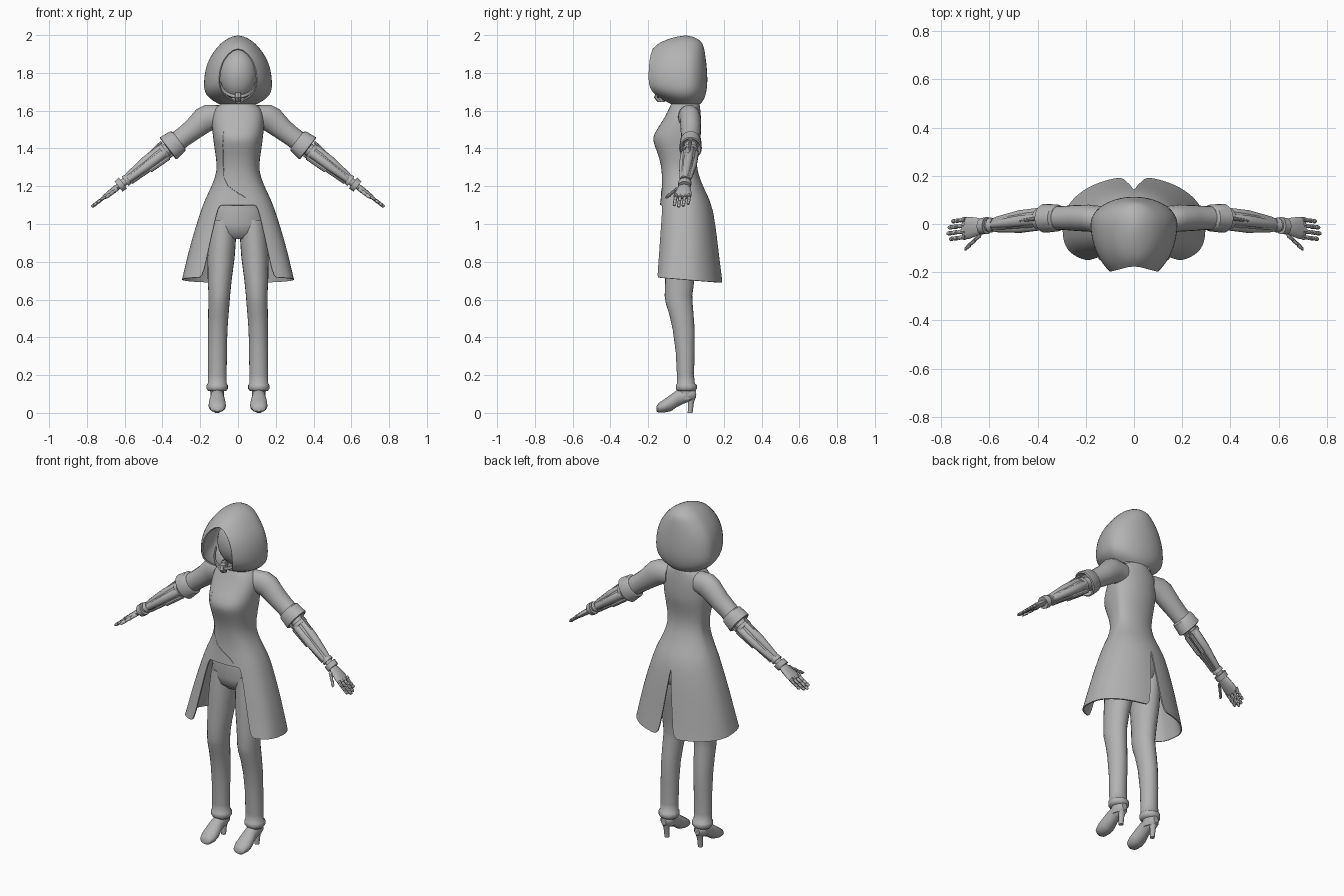
import bpy, bmesh, math
from mathutils import Vector
from mathutils.bvhtree import BVHTree

cube = bpy.data.objects.get("Cube")
if cube:
    bpy.data.objects.remove(cube)

grey = bpy.data.materials.new("plain grey")
grey.use_nodes = True
grey.diffuse_color = (0.45, 0.45, 0.45, 1)
grey.node_tree.nodes["Principled BSDF"].inputs["Base Color"].default_value = grey.diffuse_color

X, Y, Z = Vector((1, 0, 0)), Vector((0, 1, 0)), Vector((0, 0, 1))


def finish(name, bm, mirror=True, sub=0, thick=0, angle=40):
    """Turn a bmesh into a shaded object, with its modifiers baked in."""
    bmesh.ops.recalc_face_normals(bm, faces=bm.faces)
    mesh = bpy.data.meshes.new(name)
    bm.to_mesh(mesh)
    bm.free()
    mesh.materials.append(grey)
    ob = bpy.data.objects.new(name, mesh)
    bpy.context.scene.collection.objects.link(ob)
    if mirror:
        ob.modifiers.new("mirror", "MIRROR").merge_threshold = 0.001
    if sub:
        ob.modifiers.new("smooth", "SUBSURF").levels = sub
    if thick:
        ob.modifiers.new("thickness", "SOLIDIFY").thickness = thick
    deps = bpy.context.evaluated_depsgraph_get()
    baked = bpy.data.meshes.new_from_object(ob.evaluated_get(deps))
    ob.modifiers.clear()
    ob.data = baked
    bpy.ops.object.select_all(action="DESELECT")
    ob.select_set(True)
    bpy.context.view_layer.objects.active = ob
    bpy.ops.object.shade_smooth_by_angle(angle=math.radians(angle))
    return ob


def loft(name, parts, n=20, **kw):
    """Each part is a list of rings (centre, half axis, half axis), capped at both ends."""
    bm = bmesh.new()
    for rings in parts:
        loops = []
        for c, u, v in rings:
            turns = [2 * math.pi * i / n for i in range(n)]
            loops.append([bm.verts.new(c + u * math.cos(t) + v * math.sin(t)) for t in turns])
        for a, b in zip(loops, loops[1:]):
            for i in range(n):
                j = (i + 1) % n
                bm.faces.new((a[i], a[j], b[j], b[i]))
        bm.faces.new(loops[0])
        bm.faces.new(loops[-1])
    return finish(name, bm, **kw)


def sheets(name, grids, **kw):
    """Open cloth made of point grids welded together."""
    bm = bmesh.new()
    for grid in grids:
        vs = [[bm.verts.new(p) for p in row] for row in grid]
        for r, s in zip(vs, vs[1:]):
            for i in range(len(r) - 1):
                bm.faces.new((r[i], r[i + 1], s[i + 1], s[i]))
    bmesh.ops.remove_doubles(bm, verts=bm.verts, dist=0.0005)
    return finish(name, bm, **kw)


def outline(a, z, rx, yf, yb, e=1.0):
    """Point of a body section at angle a, 0 in front and pi behind."""
    s, c = max(math.sin(a), 0), math.cos(a)
    if c > 0:
        return Vector((rx * s ** e, yf * c ** e, z))
    return Vector((rx * s, -yb * c, z))


def span(a, b, n):
    return [a + (b - a) * i / n for i in range(n + 1)]


def upright(z, x, y, rx, ry):
    return (Vector((x, y, z)), X * rx, Y * ry)


# Coat: closed bodice, skirt open at the front and split behind
bodice = [(1.645, .07, -.075, .07), (1.62, .125, -.085, .075), (1.56, .14, -.115, .08),
          (1.5, .137, -.155, .08), (1.455, .132, -.18, .078), (1.41, .126, -.164, .068),
          (1.34, .115, -.138, .055), (1.28, .111, -.128, .06), (1.21, .135, -.126, .085),
          (1.15, .165, -.132, .115), (1.1, .187, -.138, .137)]
skirt = [(1.0, .22, -.145, .155), (.9, .25, -.152, .168), (.8, .275, -.158, .18),
         (.705, .297, -.165, .197)]
slit = 0.5
front, sides = [], []
for row in bodice + skirt:
    drop = max(0, (1.1 - row[0]) / 0.4)
    e = 0.8 - 0.2 * drop
    side = [outline(a, *row, e) for a in span(slit, math.pi - 0.17 * drop, 18)]
    if drop > 0.9:
        for p in side:
            p.z -= 0.08 * p.y
    sides.append(side)
    if not drop:
        front.append([outline(a, *row, e) for a in span(0, slit, 4)])
coat = sheets("coat", [front, sides], sub=1, thick=.007)

# Coat overlap seam, laid on the chest
bvh = BVHTree.FromObject(coat, bpy.context.evaluated_depsgraph_get())
seam = []
path = [(-.075, 1.51), (-.08, 1.42), (-.078, 1.33), (-.075, 1.25), (-.05, 1.2), (-.01, 1.17),
        (.04, 1.14), (.07, 1.11)]
for (x0, z0), (x1, z1) in zip(path, path[1:]):
    for f in (0, .25, .5, .75):
        hit = bvh.ray_cast(Vector((x0 + (x1 - x0) * f, -1, z0 + (z1 - z0) * f)), Y)[0]
        if hit:
            seam.append((hit, X * .002, Y * .002))
loft("coat_seam", [seam], n=6, mirror=False)

# Hood: each row also gives the half width of the face opening
hood_rows = [(2.0, 0, 0, 0, 0), (1.988, .045, -.07, .05, 0), (1.966, .08, -.13, .083, 0),
             (1.942, .106, -.17, .094, 0), (1.9, .14, -.207, .102, .058),
             (1.85, .164, -.23, .108, .087), (1.8, .177, -.24, .113, .1),
             (1.74, .182, -.24, .114, .102), (1.7, .178, -.21, .108, .09),
             (1.67, .158, -.155, .1, .06), (1.65, .13, -.11, .09, .02), (1.635, .1, -.08, .075, 0)]
cloth = []
for z, rx, yf, yb, gap in hood_rows:
    a0 = math.asin(gap / rx) if rx else 0
    cloth.append([outline(a, z, rx, yf, yb) for a in span(a0, math.pi, 16)])
sheets("hood", [cloth], sub=1, thick=.008)

# Head, neck and jaw guard
bm = bmesh.new()
bmesh.ops.create_uvsphere(bm, u_segments=24, v_segments=16, radius=1)
for v in bm.verts:
    v.co = Vector((v.co.x * .1, v.co.y * .1 - .02, v.co.z * .135 + 1.79))
finish("head", bm, mirror=False)
loft("neck", [[upright(1.56, 0, 0, .055, .055), upright(1.72, 0, -.01, .05, .05)]], mirror=False)
jaw = []
for a in span(-1.35, 1.35, 16):
    c = Vector((.096 * math.sin(a), -.05 - .1 * math.cos(a), 1.76 - .085 * math.cos(a)))
    jaw.append((c, Vector((math.sin(a), -math.cos(a), 0)) * .006, Z * .011))
loft("jaw_guard", [jaw], n=8, mirror=False)
loft("chin_piece", [[upright(1.645, 0, -.13, .014, .02), upright(1.67, 0, -.148, .02, .022),
                     upright(1.695, 0, -.14, .016, .02)]], n=8, mirror=False)

# Trousers
loft("trouser_hips", [[upright(1.15, 0, -.01, .125, .09), upright(1.08, 0, 0, .146, .103),
                       upright(1.0, 0, 0, .155, .108), upright(.95, 0, 0, .14, .095),
                       upright(.92, 0, 0, .09, .06)]], n=28, mirror=False)
leg = [(1.02, .078, 0, .07, .095), (.93, .083, -.005, .073, .097), (.82, .09, -.018, .072, .09),
       (.7, .097, -.033, .063, .077), (.62, .099, -.04, .057, .073), (.58, .101, -.036, .056, .071),
       (.52, .104, -.024, .054, .064), (.44, .107, -.012, .051, .058), (.32, .109, -.004, .05, .05),
       (.2, .11, -.003, .05, .045), (.155, .11, 0, .05, .047), (.148, .11, .002, .056, .056),
       (.128, .11, .002, .056, .056), (.115, .11, .002, .047, .047)]
loft("trouser_legs", [[upright(*r) for r in leg]], n=24, angle=60)

# High heeled shoes
shoe = [(-.157, .02, .018, .012), (-.147, .026, .036, .024), (-.115, .037, .046, .035),
        (-.08, .053, .044, .044), (-.045, .078, .037, .045), (0, .092, .036, .038),
        (.035, .097, .033, .034), (.054, .1, .016, .02)]
loft("shoes", [[(Vector((.11, y, z)), X * rx, Z * rz) for y, z, rx, rz in shoe]])
loft("shoe_heels", [[upright(.1, .11, .033, .028, .022), upright(.05, .11, .026, .016, .015),
                     upright(0, .11, .022, .013, .013)]], n=12)
loft("ankles", [[upright(.07, .11, 0, .034, .04), upright(.16, .11, .002, .04, .042)]])

# Arm frame: t runs down the arm, u is across it upwards, v is towards the back
along = Vector((.615, 0, -.47)).normalized()
up = Vector((-along.z, 0, along.x))
shoulder = Vector((.16, .025, 1.56))


def arm(t, u=0, v=0):
    return shoulder + along * t + up * u + Y * (v - .1 * max(0, t - .25))


def ring(t, ru, rv, u=0, v=0):
    return (arm(t, u, v), up * ru, Y * rv)


def rod(t0, t1, r0, r1, u0=0, v0=0, u1=None, v1=None):
    return [ring(t0, r0, r0, u0, v0),
            ring(t1, r1, r1, u0 if u1 is None else u1, v0 if v1 is None else v1)]


# Sleeves with folded cuffs
loft("sleeves", [[(Vector((.09, .01, 1.567)), Z * .062, Y * .055),
                  (Vector((.15, .018, 1.565)), Z * .066 + X * .022, Y * .058),
                  (Vector((.185, .024, 1.548)), Z * .06 + X * .034, Y * .056),
                  ring(.1, .057, .054), ring(.16, .053, .05), ring(.215, .053, .05)]], angle=60)
loft("sleeve_cuffs", [[ring(.192, .056, .05), ring(.2, .066, .056), ring(.262, .073, .06),
                       ring(.266, .066, .054), ring(.24, .045, .04)]], n=24)

# Mechanical forearms: core, shell plates, rods and collars
loft("forearm_core", [[ring(.23, .034, .034), ring(.34, .034, .036), ring(.45, .028, .03),
                       ring(.58, .02, .022)]], n=12)
plates = []
for u, v in ((.022, 0), (-.006, .024), (-.006, -.024)):
    plates.append([ring(.285, .014, .018, u, v), ring(.3, .024, .024, u, v),
                   ring(.4, .023, .024, u, v), ring(.52, .016, .016, u * .7, v * .7),
                   ring(.545, .009, .009, u * .6, v * .6)])
loft("forearm_plates", plates, n=10)
loft("forearm_rods", [rod(.25, .53, .007, .006, -.042, v, -.028, v * .7) for v in (-.018, .018)]
     + [rod(.29, .41, .011, .011, -.042, v, -.036, v * .9) for v in (-.018, .018)]
     + [rod(.27, .4, .008, .006, .048, 0, .036, 0)], n=8)
loft("arm_collars", [rod(.28, .3, .044, .044), rod(.53, .55, .028, .032),
                     rod(.565, .595, .036, .034)], n=14)

# Hands with jointed fingers
loft("palms", [[ring(.585, .014, .024), ring(.61, .017, .036), ring(.66, .015, .046),
                ring(.69, .011, .044)]], n=12)
digits = []
for v, length in ((.036, .068), (.012, .086), (-.012, .092), (-.036, .08)):
    t, spread = .682, v
    for share in (.42, .32, .26):
        step = length * share
        digits.append([ring(t, .006, .007, 0, spread), ring(t + .004, .0095, .0095, 0, spread),
                       ring(t + step - .005, .008, .0085, 0, spread),
                       ring(t + step, .005, .006, 0, spread)])
        t += step
for k in range(3):
    t, v = .605 + .026 * k, -.034 - .017 * k
    digits.append([ring(t, .008, .008, -.006, v), ring(t + .004, .011, .011, -.006, v - .003),
                   ring(t + .026, .008, .008, -.006, v - .017)])
loft("fingers", digits, n=8)
knuckles = [rod(.676, .692, .012, .01, .003, v) for v in (.036, .012, -.012, -.036)]
loft("knuckles", knuckles, n=8)
